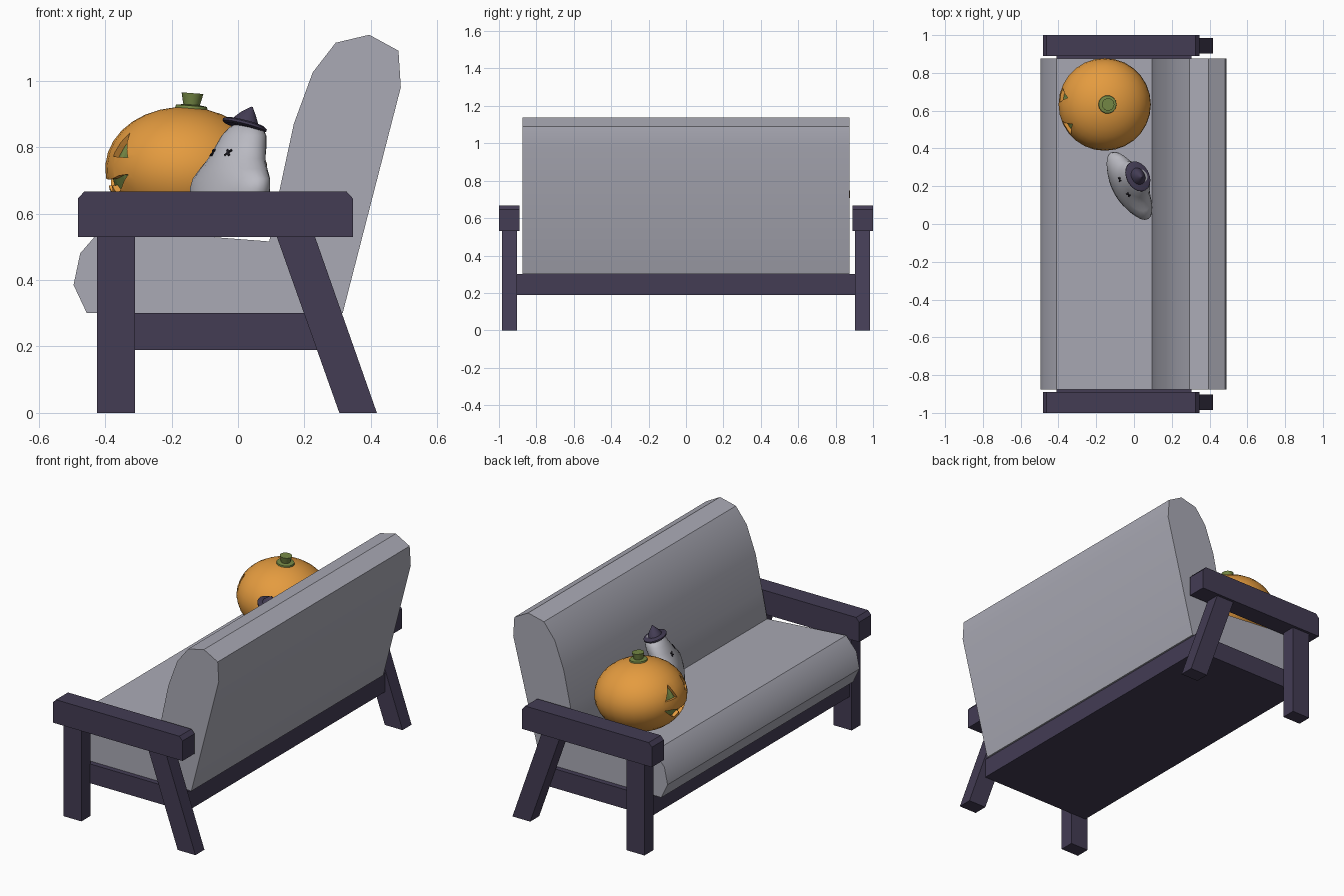
import bpy, bmesh, math
from mathutils import Vector, Matrix
from mathutils.bvhtree import BVHTree

if "Cube" in bpy.data.objects:
    bpy.data.objects.remove(bpy.data.objects["Cube"])


def material(name, rgb):
    m = bpy.data.materials.new(name)
    m.diffuse_color = (*rgb, 1)
    m.use_nodes = True
    m.node_tree.nodes["Principled BSDF"].inputs["Base Color"].default_value = m.diffuse_color
    return m


FABRIC = material("grey fabric", (0.40, 0.40, 0.46))
WOOD = material("dark purple wood", (0.056, 0.045, 0.088))
ORANGE = material("pumpkin orange", (0.78, 0.33, 0.05))
GREEN = material("stem green", (0.18, 0.25, 0.06))
PALE = material("pale plush", (0.50, 0.50, 0.55))
BLACK = material("black", (0.015, 0.013, 0.02))


def add(name, bm, mats, angle=30, matrix=None):
    """Turn a bmesh into an object, smooth below the given angle."""
    bmesh.ops.recalc_face_normals(bm, faces=bm.faces)
    me = bpy.data.meshes.new(name)
    bm.to_mesh(me)
    bm.free()
    for m in mats:
        me.materials.append(m)
    for p in me.polygons:
        p.use_smooth = angle > 0
    if angle > 0:
        me.set_sharp_from_angle(angle=math.radians(angle))
    ob = bpy.data.objects.new(name, me)
    bpy.context.collection.objects.link(ob)
    if matrix:
        ob.matrix_world = matrix
    return ob


def prism(name, pts, y0, y1, mat, angle=0):
    """Side profile (x, z) extruded from y0 to y1."""
    bm = bmesh.new()
    a = [bm.verts.new((x, y0, z)) for x, z in pts]
    b = [bm.verts.new((x, y1, z)) for x, z in pts]
    bm.faces.new(a)
    bm.faces.new(b[::-1])
    n = len(pts)
    for i in range(n):
        j = (i + 1) % n
        bm.faces.new((a[i], b[i], b[j], a[j]))
    return add(name, bm, [mat], angle)


def loft(rings):
    """Closed skin through rings of points."""
    bm = bmesh.new()
    vs = [[bm.verts.new(p) for p in r] for r in rings]
    n = len(vs[0])
    for a, b in zip(vs, vs[1:]):
        for i in range(n):
            j = (i + 1) % n
            bm.faces.new((a[i], a[j], b[j], b[i]))
    bm.faces.new(vs[0][::-1])
    bm.faces.new(vs[-1])
    return bm


def lathe(profile, n, sx=1.0, sy=1.0):
    """Rings from (radius, z, x shift) rows."""
    return loft([[(r * sx * math.cos(2 * math.pi * i / n) + dx,
                   r * sy * math.sin(2 * math.pi * i / n), z) for i in range(n)]
                 for r, z, dx in profile])


# wooden frame: arms, legs and base
for side, s in (("left", 1), ("right", -1)):
    prism(side + "_armrest", [(-.482, .53), (.346, .53), (.346, .645), (.326, .667),
                              (-.462, .667), (-.482, .645)], s * .89, s * 1.0, WOOD)
    prism(side + "_front_leg", [(-.425, 0), (-.31, 0), (-.31, .535), (-.425, .535)],
          s * .903, s * .985, WOOD)
    prism(side + "_back_leg", [(.305, 0), (.418, 0), (.23, .535), (.115, .535)],
          s * .903, s * .985, WOOD)
prism("base", [(-.41, .19), (.305, .19), (.305, .301), (-.41, .301)], -.905, .905, WOOD)

# cushions
prism("seat", [(-.455, .30), (.112, .30), (.094, .516), (-.41, .555), (-.475, .48),
               (-.495, .385)], -.875, .875, FABRIC, 30)
prism("backrest", [(.112, .30), (.315, .30), (.49, .98), (.483, 1.09), (.395, 1.138),
                   (.294, 1.114), (.225, 1.025), (.168, .87), (.125, .67),
                   (.094, .516)], -.875, .875, FABRIC, 30)

# pumpkin, leaning with the slope of the seat
R, H = .245, .1925
place = Matrix.Translation((-.155, .633, .728)) @ Matrix.Rotation(math.radians(4.4), 4, 'Y')
bm = bmesh.new()
bmesh.ops.create_uvsphere(bm, u_segments=28, v_segments=16, radius=1)
bmesh.ops.scale(bm, vec=(R, R, H), verts=bm.verts)
pumpkin = add("pumpkin", bm, [ORANGE, GREEN], 40, place)


def on_pumpkin(az, el, k):
    a, e = math.radians(190 + az), math.radians(el)
    return (k * R * math.cos(e) * math.cos(a), k * R * math.cos(e) * math.sin(a),
            k * H * math.sin(e))


# carved face: cutters given as columns of (azimuth, low, high) in degrees
eye = [(12, 8, 8), (16, 8, 20), (20, 8, 32), (26, 8, 20), (32, 8, 8)]
mouth = [(-34, -7, -7), (-22, -21, -9), (-14, -27, -12), (-7, -19, -13), (0, -29, -13),
         (7, -19, -13), (14, -27, -12), (22, -21, -9), (34, -7, -7)]
carvings = {"left_eye": eye, "right_eye": [(-a, l, h) for a, l, h in eye], "mouth": mouth}
for name, cols in carvings.items():
    bm = bmesh.new()
    quads = [[bm.verts.new(on_pumpkin(a, e, k)) for e, k in
              ((lo, .92), (hi, .92), (hi, 1.1), (lo, 1.1))] for a, lo, hi in cols]
    for p, q in zip(quads, quads[1:]):
        for i in range(4):
            j = (i + 1) % 4
            f = bm.faces.new((p[i], p[j], q[j], q[i]))
            f.material_index = 1 if i == 0 else 0     # green floor, orange walls
    bmesh.ops.remove_doubles(bm, verts=bm.verts, dist=1e-5)
    cutter = add(name + "_cutter", bm, [ORANGE, GREEN], 0, place)
    cutter.hide_render = True
    cutter.hide_viewport = True
    cut = pumpkin.modifiers.new(name, 'BOOLEAN')
    cut.operation, cut.solver, cut.object = 'DIFFERENCE', 'EXACT', cutter

# stem with its collar
add("pumpkin_stem", lathe([(.03, .18, 0), (.049, .186, 0), (.047, .197, 0), (.025, .2, 0),
                           (.033, .235, 0)], 14), [GREEN], 30, place)

# plush ghost: leaning stack of ellipses, wide at the arms
U = Vector((.49, -.87, 0)).normalized()      # across the body
F = Vector((-.87, -.49, 0)).normalized()     # direction it faces
rows = [(.53, -.030, .200, .120, .060), (.555, -.030, .200, .150, .078),
        (.60, -.028, .200, .165, .086), (.645, -.026, .200, .188, .084),
        (.675, -.024, .202, .202, .080), (.705, -.020, .205, .196, .076),
        (.735, -.013, .212, .160, .074), (.765, -.004, .222, .122, .072),
        (.80, .008, .235, .102, .068), (.835, .018, .245, .086, .060),
        (.86, .024, .252, .062, .045), (.874, .026, .254, .030, .022)]
N = 28
rings = []
for z, cx, cy, w, d in rows:
    c = Vector((cx, cy, z))
    rings.append([c + U * w * math.cos(2 * math.pi * i / N) + F * d * math.sin(2 * math.pi * i / N)
                  for i in range(N)])
bm = loft(rings)
bmesh.ops.recalc_face_normals(bm, faces=bm.faces)
tree = BVHTree.FromBMesh(bm)
add("ghost_body", bm, [PALE], 60)

# stitched cross eyes laid on the body
for name, u in (("ghost_left_eye", -.046), ("ghost_right_eye", .046)):
    start = Vector((0, .225, .783)) + U * u + F * .4
    hit, normal, _, _ = tree.ray_cast(start, -F)
    spin = normal.to_track_quat('Z', 'Y').to_matrix().to_4x4()
    bm = bmesh.new()
    for ang in (45, -45):
        bmesh.ops.create_cube(bm, size=1, matrix=Matrix.Rotation(math.radians(ang), 4, 'Z')
                              @ Matrix.Diagonal((.028, .006, .006, 1)))
    add(name, bm, [BLACK], 0, Matrix.Translation(hit) @ spin)

# witch hat: oval brim and crooked cone
tilt = Vector((.28, .10, .95)).to_track_quat('Z', 'Y').to_matrix().to_4x4()
across = Matrix.Rotation(math.atan2(U.y, U.x), 4, 'Z')
axis = Vector((.28, .10, .95)).normalized()
turn = Vector((0, 0, 1)).rotation_difference(axis).to_matrix().to_4x4()
hat = Matrix.Translation((.02, .252, .866)) @ turn @ across
add("hat_brim", lathe([(.070, -.008, 0), (.080, -.003, 0), (.080, .004, 0), (.070, .009, 0)],
                      20, 1.05, .78), [WOOD], 40, hat)
add("hat_cone", lathe([(.046, .005, 0), (.040, .018, 0), (.026, .036, .003), (.012, .049, .008),
                       (.003, .058, .012)], 16, 1.05, .85), [WOOD], 40, hat)
